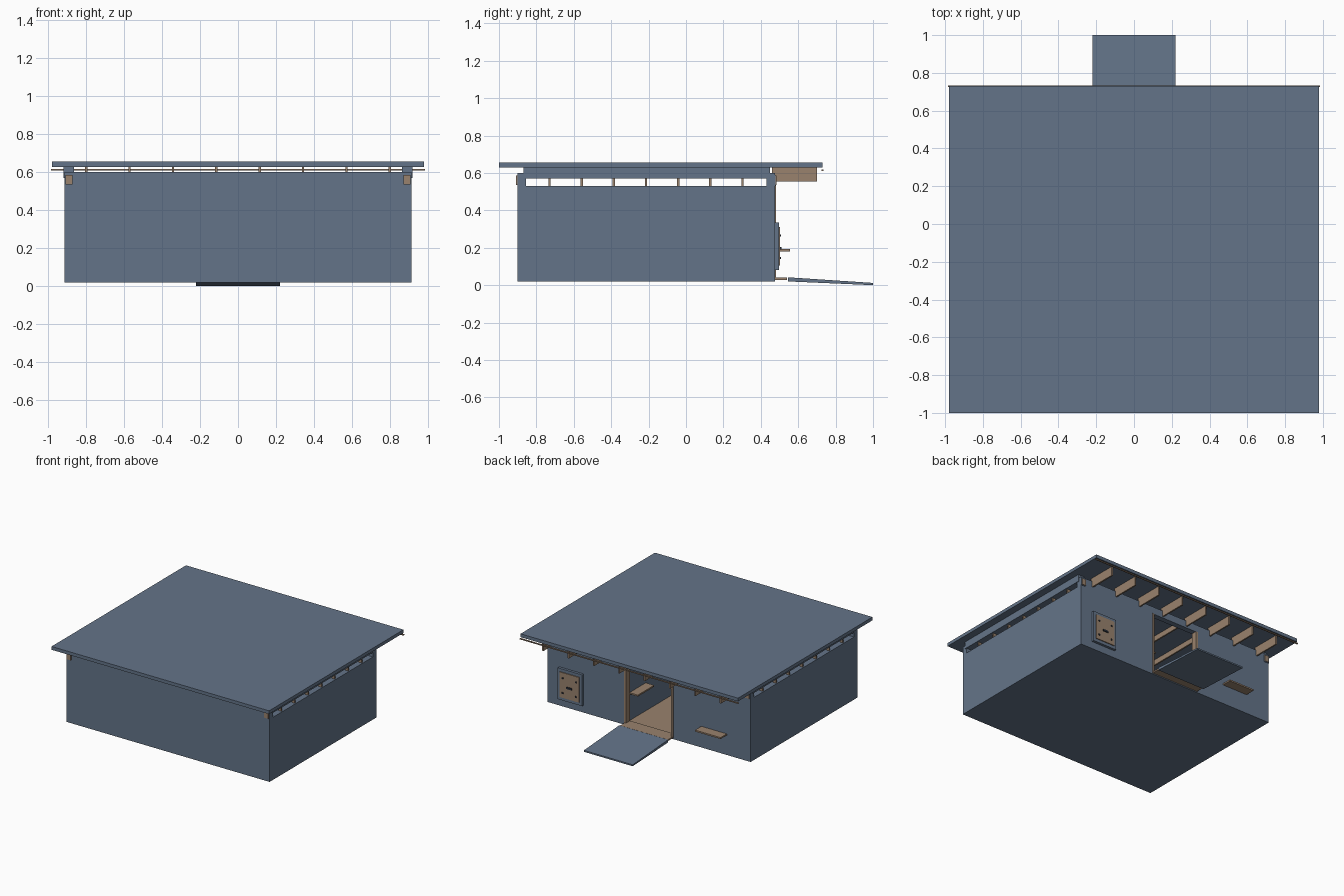
import bpy

if "Cube" in bpy.data.objects:
    bpy.data.objects.remove(bpy.data.objects["Cube"], do_unlink=True)


def material(name, rgb):
    m = bpy.data.materials.new(name)
    m.use_nodes = True
    m.diffuse_color = (*rgb, 1)
    m.node_tree.nodes["Principled BSDF"].inputs["Base Color"].default_value = (*rgb, 1)
    return m


SLATE = material("slate_blue", (0.127, 0.175, 0.25))
WOOD = material("warm_brown", (0.32, 0.225, 0.155))
DARK = material("dark_metal", (0.02, 0.025, 0.035))


def prism(name, outline, x0, x1, mat):
    """Extrude a closed (y, z) outline along x."""
    n = len(outline)
    verts = [(x, y, z) for x in (x0, x1) for y, z in outline]
    faces = [tuple(reversed(range(n))), tuple(range(n, 2 * n))]
    faces += [(i, (i + 1) % n, n + (i + 1) % n, n + i) for i in range(n)]
    mesh = bpy.data.meshes.new(name)
    mesh.from_pydata(verts, [], faces)
    mesh.materials.append(mat)
    obj = bpy.data.objects.new(name, mesh)
    bpy.context.collection.objects.link(obj)
    return obj


def box(name, x, y, z, mat):
    """Box from its (min, max) range on each axis."""
    return prism(name, [(y[0], z[0]), (y[1], z[0]), (y[1], z[1]), (y[0], z[1])], *x, mat)


W, FRONT, BACK, T = 0.915, -0.9, 0.475, 0.045
DOOR = 0.215
INNER = (FRONT + T, BACK - T)

# Base, floor and walls
box("base", (-W, W), (FRONT, BACK), (0.02, 0.028), SLATE)
box("floor", (-W + T, W - T), INNER, (0.028, 0.034), WOOD)
box("front_wall", (-W, W), (FRONT, FRONT + T), (0.028, 0.6), SLATE)
box("back_wall_left", (DOOR, W), (BACK - T, BACK), (0.028, 0.6), SLATE)
box("back_wall_right", (-W, -DOOR), (BACK - T, BACK), (0.028, 0.6), SLATE)
box("door_header", (-DOOR, DOOR), (BACK - T, BACK), (0.54, 0.6), SLATE)
box("partition", (DOOR, DOOR + 0.02), INNER, (0.034, 0.53), SLATE)

# Side walls with an open vent strip under the top beam
for side, s in (("left", 1), ("right", -1)):
    def span(a, b):
        return tuple(sorted((s * a, s * b)))
    box(f"{side}_wall", span(W - T, W), INNER, (0.028, 0.53), SLATE)
    box(f"{side}_top_beam", span(0.865, 0.92), (-0.87, 0.45), (0.57, 0.628), SLATE)
    box(f"{side}_back_post", span(W - T, W), (0.435, 0.478), (0.53, 0.59), SLATE)
    for i in range(7):
        y = -0.73 + i * 0.172
        box(f"{side}_vent_post", span(0.88, 0.905), (y - 0.006, y + 0.006), (0.53, 0.57), WOOD)
    for end, y in (("front", (-0.908, FRONT)), ("back", (BACK, 0.483))):
        box(f"{side}_{end}_beam_end", span(0.872, 0.908), y, (0.535, 0.585), WOOD)

# Roof, drip strip and rafter tails
box("roof", (-0.98, 0.98), (-1, 0.73), (0.628, 0.655), SLATE)
box("drip_strip", (-0.985, 0.985), (0.724, 0.734), (0.61, 0.618), WOOD)
for i in range(8):
    x = -0.8 + i * 1.6 / 7
    box("rafter", (x - 0.006, x + 0.006), INNER, (0.585, 0.628), WOOD)
    box("rafter_tail", (x - 0.006, x + 0.006), (0.46, 0.70), (0.553, 0.628), WOOD)

# Door trim, sill and ramp
for s in (-1, 1):
    box("door_jamb", tuple(sorted((s * 0.203, s * 0.22))), (BACK - T, 0.481), (0.03, 0.54), WOOD)
box("door_sill", (-DOOR, DOOR), (BACK - T, 0.54), (0.028, 0.04), WOOD)
prism("ramp", [(0.545, 0.02), (1.0, 0.0), (1.0, 0.012), (0.545, 0.042)], -0.22, 0.22, SLATE)

# Hatch with a raised frame, panel, handle and corner bolts
HX, HZ = (0.59, 0.81), (0.08, 0.335)
for name, x, z in (("hatch_frame_bottom", HX, (0.08, 0.105)), ("hatch_frame_top", HX, (0.31, 0.335)),
                   ("hatch_frame_inner", (0.59, 0.612), (0.105, 0.31)),
                   ("hatch_frame_outer", (0.788, 0.81), (0.105, 0.31))):
    box(name, x, (BACK, 0.496), z, SLATE)
box("hatch_panel", (0.612, 0.788), (BACK, 0.503), (0.105, 0.31), WOOD)
box("hatch_handle", (0.675, 0.725), (0.503, 0.51), (0.19, 0.205), DARK)
for x in (0.64, 0.76):
    for z in (0.145, 0.265):
        box("hatch_bolt", (x - 0.006, x + 0.006), (0.503, 0.508), (z - 0.006, z + 0.006), DARK)

# Outside shelf and the matching shelf on the partition
box("outside_shelf", (-0.70, -0.47), (BACK, 0.555), (0.18, 0.192), WOOD)
box("inside_shelf", (0.14, DOOR), (0.21, 0.42), (0.25, 0.262), WOOD)
